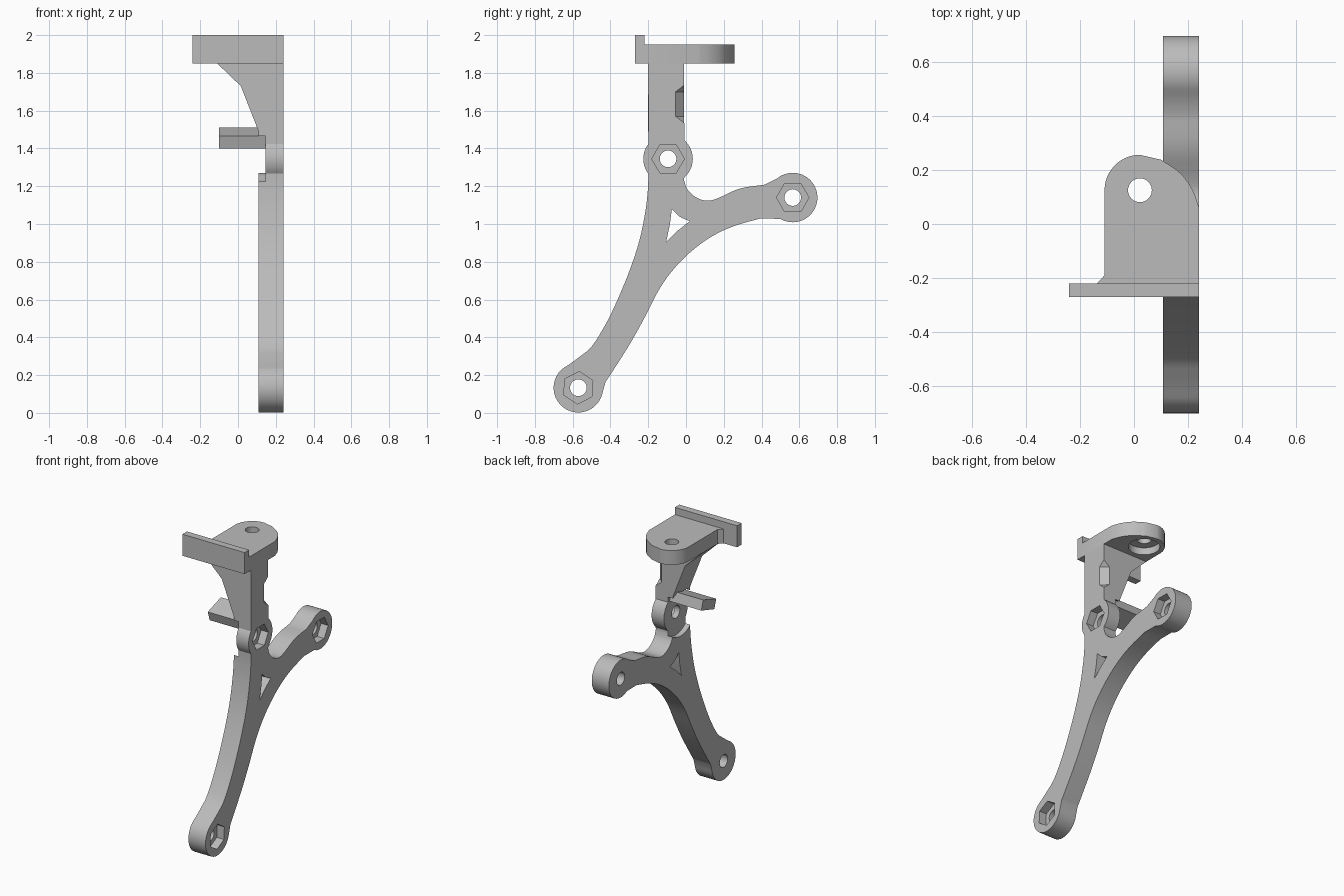
import bpy, bmesh
from math import cos, sin, radians, pi
from mathutils import Vector

if "Cube" in bpy.data.objects:
    bpy.data.objects.remove(bpy.data.objects["Cube"])

grey = bpy.data.materials.new("plain grey")
grey.use_nodes = True
grey.diffuse_color = (0.5, 0.5, 0.5, 1)
grey.node_tree.nodes["Principled BSDF"].inputs["Base Color"].default_value = (0.5, 0.5, 0.5, 1)


def make(name, bm):
    bmesh.ops.recalc_face_normals(bm, faces=bm.faces)
    me = bpy.data.meshes.new(name)
    bm.to_mesh(me)
    bm.free()
    ob = bpy.data.objects.new(name, me)
    bpy.context.collection.objects.link(ob)
    me.materials.append(grey)
    return ob


def prism(name, outline, axis, lo, hi):
    """Extrude a 2D outline along an axis from lo to hi."""
    def place(p, t):
        a, b = p
        return {"x": (t, a, b), "y": (a, t, b), "z": (a, b, t)}[axis]
    bm = bmesh.new()
    face = bm.faces.new([bm.verts.new(place(p, lo)) for p in outline])
    ext = bmesh.ops.extrude_face_region(bm, geom=[face])
    moved = [v for v in ext["geom"] if isinstance(v, bmesh.types.BMVert)]
    bmesh.ops.translate(bm, verts=moved, vec=Vector(place((0, 0), hi - lo)))
    return make(name, bm)


def arc(c, r, a0, a1, n=24):
    angles = [radians(a0 + (a1 - a0) * i / n) for i in range(n + 1)]
    return [(c[0] + r * cos(a), c[1] + r * sin(a)) for a in angles]


def ring(c, r, n=40, turn=0):
    return arc(c, r, turn, turn + 360, n)[:-1]


def curve(pts, steps=4):
    """Smooth curve through the given points."""
    v = [Vector(p) for p in pts]
    v = [2 * v[0] - v[1]] + v + [2 * v[-1] - v[-2]]
    out = []
    for p0, p1, p2, p3 in zip(v, v[1:], v[2:], v[3:]):
        for i in range(steps):
            t = i / steps
            out.append(tuple(0.5 * (2 * p1 + (p2 - p0) * t + (2 * p0 - 5 * p1 + 4 * p2 - p3) * t * t
                                    + (3 * p1 - p0 - 3 * p2 + p3) * t ** 3)))
    return out + [tuple(v[-2])]


def combine(ob, other, operation):
    mod = ob.modifiers.new(operation.lower(), "BOOLEAN")
    mod.operation, mod.solver, mod.object = operation, "EXACT", other
    bpy.context.view_layer.objects.active = ob
    bpy.ops.object.modifier_apply(modifier=mod.name)
    bpy.data.objects.remove(other)


def smooth(ob):
    bpy.ops.object.select_all(action="DESELECT")
    ob.select_set(True)
    bpy.context.view_layer.objects.active = ob
    bpy.ops.object.shade_smooth_by_angle(angle=radians(30))


IN, OUT = 0.108, 0.24
foot, tip, pivot = (-0.57, 0.133), (0.565, 1.14), (-0.095, 1.345)
R = 0.131

# Forked arm outline, with the three round bosses
outline = [(-0.2, 1.85)] + arc(pivot, R, 143, 217, 12)
outline += curve([(-0.2, 1.2), (-0.213, 1.08), (-0.245, 0.92), (-0.3, 0.75), (-0.38, 0.56),
                  (-0.445, 0.435), (-0.505, 0.345), (-0.563, 0.297)])
outline += arc(foot, R, 114, 349)
outline += curve([(-0.426, 0.164), (-0.394, 0.212), (-0.3, 0.36), (-0.22, 0.503), (-0.15, 0.64),
                  (-0.077, 0.747), (0.02, 0.848), (0.135, 0.933), (0.257, 0.99), (0.39, 1.028)])
outline += arc(tip, R, 239, 490)
outline += curve([(0.415, 1.208), (0.283, 1.187), (0.177, 1.14), (0.114, 1.123),
                  (0.055, 1.14), (0.008, 1.182), (-0.01, 1.23)])
outline += arc(pivot, R, -49, 49, 12) + [(-0.01, 1.85)]
arm = prism("forked_arm", outline, "x", IN, OUT)

# Clearance behind the pivot boss, then bolt holes and nut pockets
combine(arm, prism("clearance", ring(pivot, 0.16, 64), "x", 0, 0.145), "DIFFERENCE")
for centre, turn in ((foot, 27), (tip, 0), (pivot, 0)):
    combine(arm, prism("bolt", ring(centre, 0.044), "x", 0, 0.4), "DIFFERENCE")
    combine(arm, prism("nut", ring(centre, 0.086, 6, turn), "x", 0.185, 0.4), "DIFFERENCE")

# Triangular window at the fork
window = curve([(0.02, 1.015), (-0.035, 1.04), (-0.075, 1.08)]) + \
    curve([(-0.085, 1.0), (-0.105, 0.905)]) + curve([(-0.05, 0.96), (0.02, 1.015)])[:-1]
combine(arm, prism("window", window, "x", 0, 0.4), "DIFFERENCE")

# Tapered notch on the rear outer edge of the column
bm = bmesh.new()
for z, peak in ((1.7, 1.797), (1.57, 1.473)):
    for co in ((0.28, -0.095, z), (0.155, 0.03, z), (0.28, 0.03, peak)):
        bm.verts.new(co)
bmesh.ops.convex_hull(bm, input=bm.verts)
combine(arm, make("notch", bm), "DIFFERENCE")
smooth(arm)

# Gusset widening the column up to the plate
gusset = prism("gusset", [(-0.11, 1.85), (0.015, 1.73), (0.105, 1.5), (IN, 1.49), (IN, 1.85)],
               "y", -0.2, -0.01)

# Mounting plate with a bolt hole and a counterbore below
hole = (0.022, 0.125)
plate_outline = [(OUT, -0.22)] + curve([(OUT, 0.065), (0.215, 0.13), (0.17, 0.19), (0.1, 0.238)])
plate_outline += arc(hole, 0.131, 90, 180) + [(-0.109, -0.19), (-0.137, -0.22)]
plate = prism("mounting_plate", plate_outline, "z", 1.85, 1.95)
combine(plate, prism("plate_bolt", ring(hole, 0.044), "z", 1.7, 2.1), "DIFFERENCE")
combine(plate, prism("counterbore", ring(hole, 0.1), "z", 1.7, 1.9), "DIFFERENCE")
smooth(plate)

# Upright front fence
prism("front_fence", [(-0.27, 1.85), (-0.22, 1.85), (-0.22, 2), (-0.27, 2)], "x", -OUT, OUT)

# Tilted side peg
prism("side_peg", [(-0.19, 1.465), (-0.17, 1.4), (-0.026, 1.445), (-0.046, 1.512)], "x", -0.1, 0.15)
